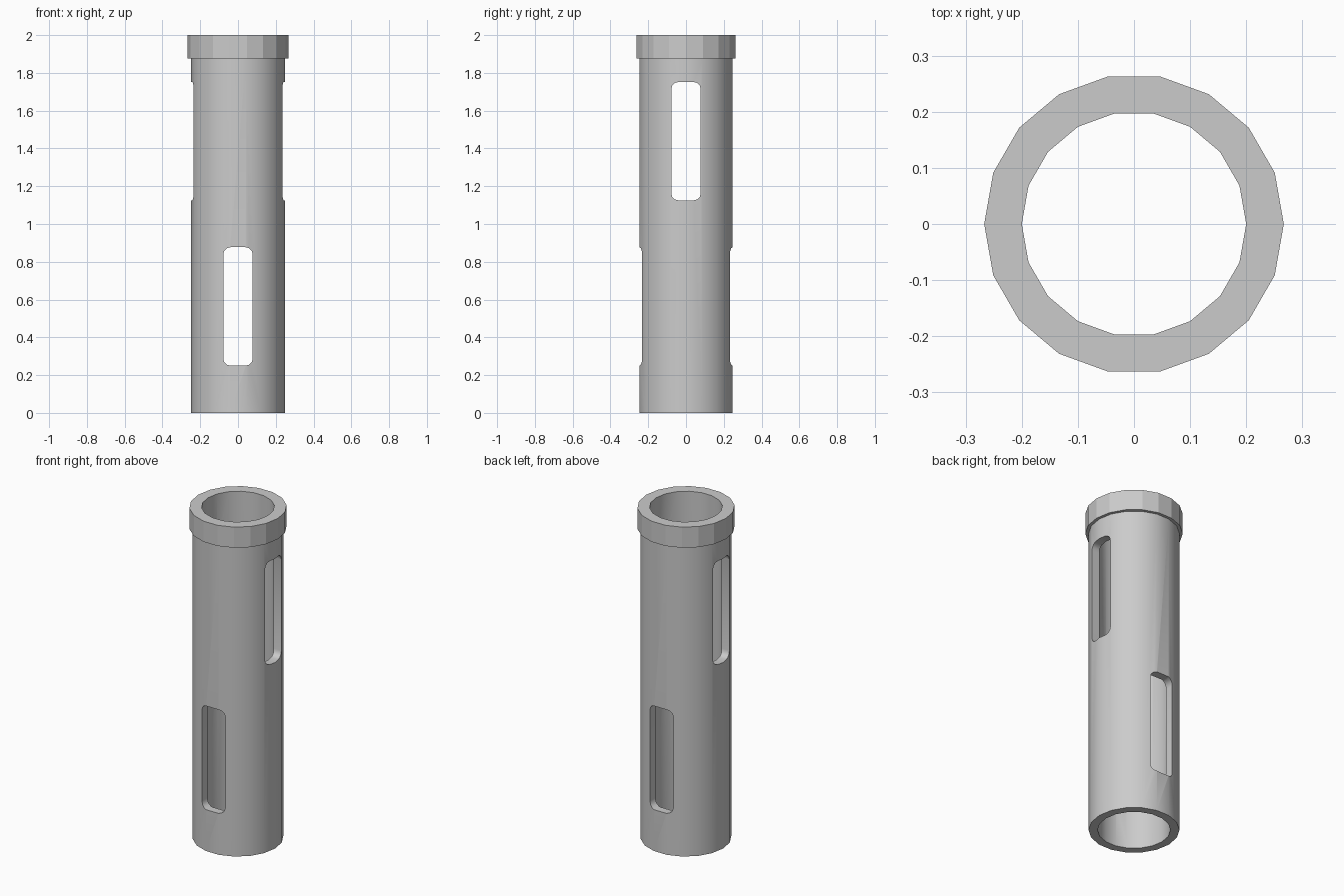
import bpy, bmesh
from math import sin, cos, pi, radians

if "Cube" in bpy.data.objects:
    bpy.data.objects.remove(bpy.data.objects["Cube"])

SIDES = 18
Z_COLLAR, Z_TOP = 1.875, 2.0


def new_object(name, bm):
    bmesh.ops.recalc_face_normals(bm, faces=bm.faces)
    mesh = bpy.data.meshes.new(name)
    bm.to_mesh(mesh)
    bm.free()
    obj = bpy.data.objects.new(name, mesh)
    bpy.context.collection.objects.link(obj)
    return obj


def lathe(name, profile):
    """Revolve a closed (radius, z) profile around z."""
    bm = bmesh.new()
    rings = [[bm.verts.new((r * cos(2 * pi * i / SIDES), r * sin(2 * pi * i / SIDES), z))
              for r, z in profile] for i in range(SIDES)]
    n = len(profile)
    for i in range(SIDES):
        a, b = rings[i], rings[(i + 1) % SIDES]
        for j in range(n):
            k = (j + 1) % n
            bm.faces.new((a[j], b[j], b[k], a[k]))
    return new_object(name, bm)


def slot_cutter(name, z0, z1, along_x, half=0.078, r=0.038, steps=3):
    """Rounded rectangle prism running right through the tube."""
    outline = []
    corners = [(half - r, z1 - r), (r - half, z1 - r), (r - half, z0 + r), (half - r, z0 + r)]
    for q, (cx, cz) in enumerate(corners):
        for s in range(steps + 1):
            a = pi / 2 * (q + s / steps)
            outline.append((cx + r * cos(a), cz + r * sin(a)))
    bm = bmesh.new()
    ends = [[bm.verts.new((d, u, z) if along_x else (u, d, z)) for u, z in outline]
            for d in (-0.5, 0.5)]
    bm.faces.new(ends[0])
    bm.faces.new(ends[1])
    for i in range(len(outline)):
        k = (i + 1) % len(outline)
        bm.faces.new((ends[0][i], ends[0][k], ends[1][k], ends[1][i]))
    obj = new_object(name, bm)
    obj.hide_render = True
    return obj


# Hollow tube with a thicker collar at the top
tube = lathe("slotted_tube", [(0.2, 0), (0.249, 0), (0.249, Z_COLLAR),
                              (0.267, Z_COLLAR), (0.267, Z_TOP), (0.2, Z_TOP)])
bpy.context.view_layer.objects.active = tube
tube.select_set(True)

# Lower slots front and back, upper slots left and right
for name, z0, z1, along_x in (("lower_slot", 0.25, 0.877, False),
                              ("upper_slot", 1.125, 1.752, True)):
    cutter = slot_cutter(name, z0, z1, along_x)
    mod = tube.modifiers.new(name, 'BOOLEAN')
    mod.operation = 'DIFFERENCE'
    mod.solver = 'EXACT'
    mod.object = cutter
    bpy.ops.object.modifier_apply(modifier=name)
    bpy.data.objects.remove(cutter)

# Smooth tube walls, flat facets on the collar
bpy.ops.object.shade_smooth_by_angle(angle=radians(32))
for p in tube.data.polygons:
    c = p.center
    if c.z > Z_COLLAR + 0.01 and abs(p.normal.z) < 0.5 and c.x * p.normal.x + c.y * p.normal.y > 0:
        p.use_smooth = False
